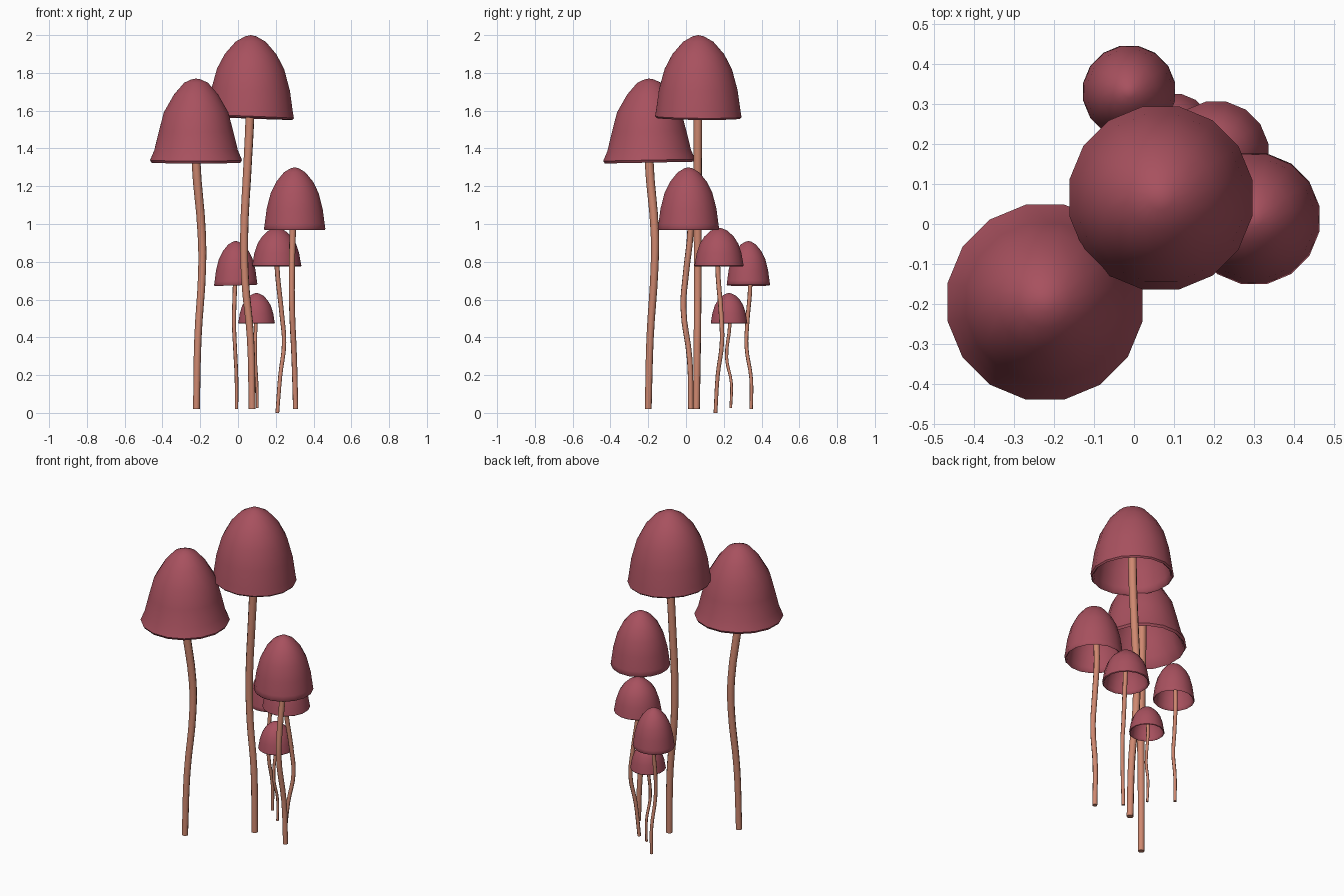
import bpy, bmesh, math

if "Cube" in bpy.data.objects:
    bpy.data.objects.remove(bpy.data.objects["Cube"])


def material(name, rgb):
    m = bpy.data.materials.new(name)
    m.diffuse_color = (*rgb, 1)
    m.use_nodes = True
    m.node_tree.nodes["Principled BSDF"].inputs["Base Color"].default_value = m.diffuse_color
    return m


CAP = material("wine red", (0.39, 0.082, 0.113))
STEM = material("tan orange", (0.62, 0.245, 0.16))

# Cap profiles as (radius fraction, height fraction), rim to crown
BELL = [(1, 0.02), (0.975, 0.1), (0.91, 0.34), (0.78, 0.59), (0.6, 0.77), (0.35, 0.92), (0.13, 0.985)]
CONE = [(1, 0.03), (0.91, 0.145), (0.81, 0.37), (0.70, 0.6), (0.48, 0.81), (0.26, 0.95), (0.1, 0.99)]
SIDES = 16


def make_cap(name, center, radius, z0, z1, profile, tilt=(0, 0)):
    """Hollow bell: outer shell, thin rolled lip, inner shell."""
    h = z1 - z0
    inner = [(r * 0.92, z * 0.92) for r, z in profile]
    bm = bmesh.new()

    def vert(r, z, a):
        x, y = r * radius * math.cos(a), r * radius * math.sin(a)
        lean = (tilt[0] * x + tilt[1] * y) * (1 - z)
        return bm.verts.new((center[0] + x, center[1] + y, z0 + z * h + lean))

    rows = list(reversed(profile)) + [(0.965, 0.0)] + inner
    rings = [[vert(r, z, 2 * math.pi * (i + 0.5) / SIDES) for i in range(SIDES)] for r, z in rows]
    for a, b in zip(rings, rings[1:]):
        for i in range(SIDES):
            j = (i + 1) % SIDES
            bm.faces.new((a[i], b[i], b[j], a[j]))
    for ring, z in ((rings[0], 1.0), (rings[-1], 0.92)):
        tip = vert(0, z, 0)
        for i in range(SIDES):
            bm.faces.new((ring[i], ring[(i + 1) % SIDES], tip))
    bmesh.ops.recalc_face_normals(bm, faces=bm.faces)
    finish(name, bm, CAP)


def finish(name, bm, mat):
    me = bpy.data.meshes.new(name)
    bm.to_mesh(me)
    bm.free()
    ob = bpy.data.objects.new(name, me)
    bpy.context.collection.objects.link(ob)
    me.materials.append(mat)
    smooth(ob)


def smooth(ob):
    bpy.ops.object.select_all(action='DESELECT')
    ob.select_set(True)
    bpy.context.view_layer.objects.active = ob
    bpy.ops.object.shade_smooth_by_angle(angle=math.radians(50))


def make_stem(name, points, r0, r1):
    """Wavy tapered tube along a smooth curve."""
    cu = bpy.data.curves.new(name, 'CURVE')
    cu.dimensions = '3D'
    cu.bevel_depth = 1.0
    cu.bevel_resolution = 2
    cu.resolution_u = 4
    cu.use_fill_caps = True
    sp = cu.splines.new('BEZIER')
    sp.bezier_points.add(len(points) - 1)
    for i, (bp, p) in enumerate(zip(sp.bezier_points, points)):
        bp.co = p
        bp.radius = r0 + (r1 - r0) * i / (len(points) - 1)
        bp.handle_left_type = bp.handle_right_type = 'AUTO'
    ob = bpy.data.objects.new(name, cu)
    bpy.context.collection.objects.link(ob)
    cu.materials.append(STEM)
    bpy.ops.object.select_all(action='DESELECT')
    ob.select_set(True)
    bpy.context.view_layer.objects.active = ob
    bpy.ops.object.convert(target='MESH')
    smooth(bpy.context.view_layer.objects.active)


# Caps
make_cap("tallest_cap", (0.067, 0.065), 0.233, 1.56, 2.0, BELL, (-0.04, -0.01))
make_cap("second_cap", (-0.222, -0.195), 0.248, 1.325, 1.77, CONE, (0, 0.02))
make_cap("middle_cap", (0.30, 0.013), 0.166, 0.967, 1.30, BELL)
make_cap("small_cap", (0.205, 0.175), 0.133, 0.775, 0.98, BELL)
make_cap("back_cap", (-0.012, 0.33), 0.117, 0.675, 0.91, BELL, (0.03, 0))
make_cap("tiny_cap", (0.098, 0.228), 0.099, 0.472, 0.635, BELL)

# Stems, base to inside of crown
make_stem("tallest_stem", [(0.075, 0.055, 0.02), (0.066, 0.06, 0.4), (0.038, 0.062, 0.7), (0.033, 0.062, 0.95),
                           (0.05, 0.062, 1.3), (0.063, 0.063, 1.57), (0.067, 0.065, 1.93)], 0.019, 0.025)
make_stem("second_stem", [(-0.22, -0.2, 0.02), (-0.212, -0.19, 0.4), (-0.19, -0.167, 0.76), (-0.192, -0.165, 0.95),
                          (-0.222, -0.195, 1.33), (-0.222, -0.195, 1.7)], 0.018, 0.025)
make_stem("middle_stem", [(0.305, 0.025, 0.02), (0.298, 0.02, 0.28), (0.286, -0.014, 0.56), (0.285, 0.0, 0.74),
                          (0.29, 0.024, 0.97), (0.3, 0.015, 1.24)], 0.014, 0.018)
make_stem("small_stem", [(0.208, 0.156, 0.0), (0.224, 0.168, 0.2), (0.244, 0.19, 0.37), (0.232, 0.186, 0.52),
                         (0.206, 0.168, 0.78), (0.205, 0.175, 0.94)], 0.010, 0.014)
make_stem("back_stem", [(-0.008, 0.345, 0.02), (-0.008, 0.345, 0.18), (-0.016, 0.32, 0.35), (-0.021, 0.324, 0.47),
                        (-0.016, 0.34, 0.68), (-0.012, 0.332, 0.87)], 0.009, 0.012)
make_stem("tiny_stem", [(0.102, 0.237, 0.025), (0.1, 0.24, 0.16), (0.092, 0.215, 0.29), (0.094, 0.232, 0.47),
                        (0.098, 0.228, 0.61)], 0.007, 0.010)
